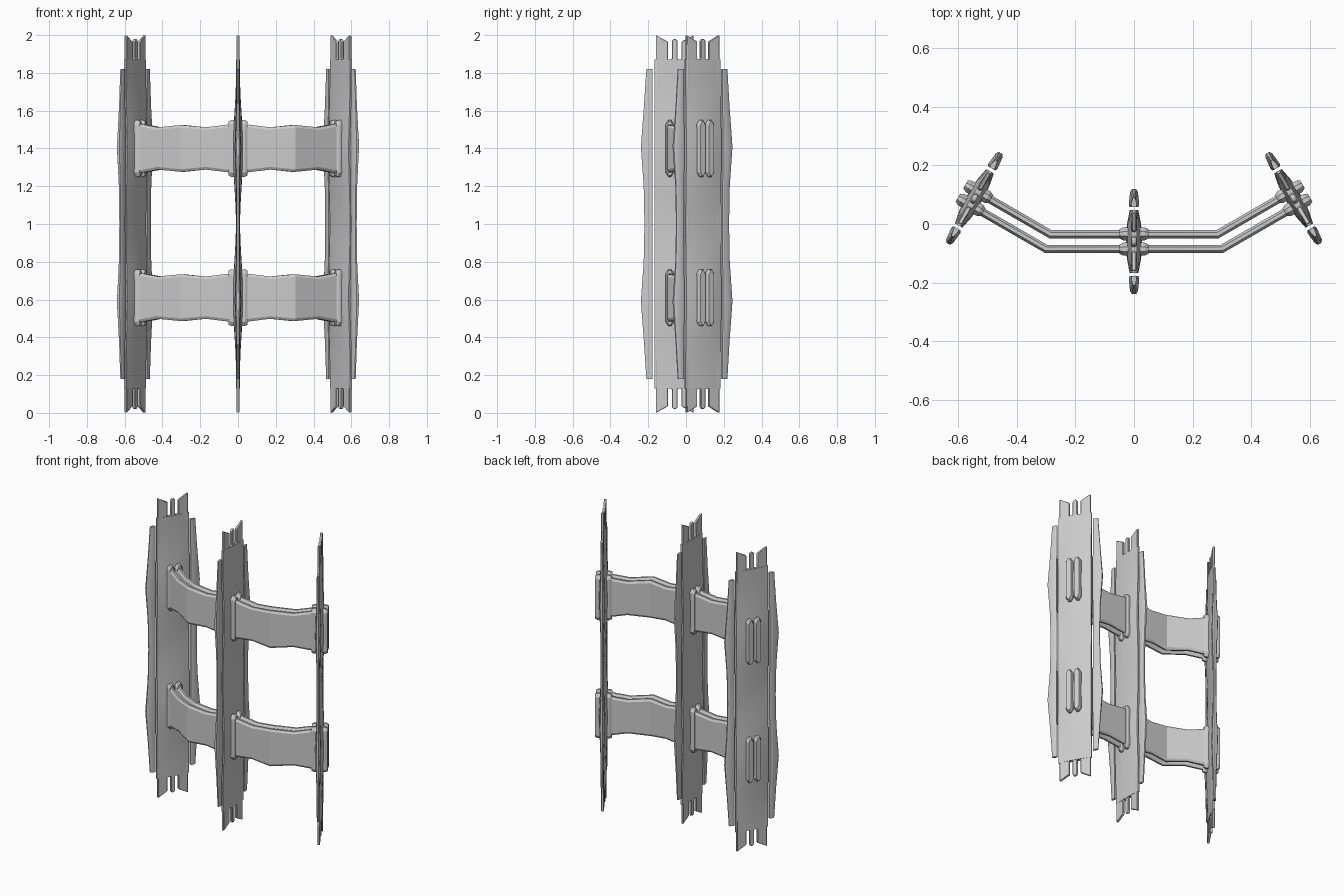
import bpy, bmesh, math
from mathutils import Vector, Matrix

cube = bpy.data.objects.get("Cube")
if cube:
    bpy.data.objects.remove(cube)

grey = bpy.data.materials.new("plain_grey")
grey.use_nodes = True
colour = (0.6, 0.6, 0.6, 1)
grey.diffuse_color = colour
grey.node_tree.nodes["Principled BSDF"].inputs["Base Color"].default_value = colour
parts = []


def finish(name, bm, matrix=Matrix()):
    bmesh.ops.recalc_face_normals(bm, faces=bm.faces)
    mesh = bpy.data.meshes.new(name)
    bm.to_mesh(mesh)
    bm.free()
    mesh.materials.append(grey)
    ob = bpy.data.objects.new(name, mesh)
    ob.matrix_world = matrix
    bpy.context.collection.objects.link(ob)
    parts.append(ob)
    return ob


def loft(name, rings, matrix=Matrix()):
    """Skin a row of matching cross-sections and cap both ends."""
    bm = bmesh.new()
    loops = [[bm.verts.new(p) for p in ring] for ring in rings]
    n = len(loops[0])
    for a, b in zip(loops, loops[1:]):
        for i in range(n):
            j = (i + 1) % n
            bm.faces.new((a[i], a[j], b[j], b[i]))
    bm.faces.new(loops[0])
    bm.faces.new(loops[-1])
    return finish(name, bm, matrix)


def four_way(points):
    """Mirror a quarter outline into a closed, ordered loop."""
    half = points + [(-a, b) for a, b in reversed(points)]
    return half + [(-a, -b) for a, b in half]


def wave(z):
    """1 at the bracket heights, 0 midway and at the ends."""
    d = min(abs(z - 0.61), abs(z - 1.39))
    return 0.5 + 0.5 * math.cos(math.pi * min(d / 0.39, 1))


def core_plate(name, matrix):
    # thin full-height plate, three prongs at each end
    quarter = [(0.1, 2.0), (0.036, 1.965), (0.036, 1.875), (0.026, 1.86),
               (0.015, 1.875), (0.015, 1.97), (0.006, 1.98)]
    top = quarter + [(-y, z) for y, z in reversed(quarter)]
    outline = top + [(-y, 2 - z) for y, z in top]
    ob = loft(name, [[(x, y, z) for y, z in outline] for x in (-0.008, 0.008)], matrix)
    bev = ob.modifiers.new("edge", "BEVEL")
    bev.width = 0.003
    bev.segments = 1


def body(name, matrix):
    # swelling shell that covers the middle of the plate
    rings = []
    for i in range(25):
        z = 0.13 + 1.74 * i / 24
        h = 0.011 + 0.016 * wave(z)
        sec = four_way([(h * 0.55, 0.107), (h * 0.9, 0.06), (h, 0.02)][::-1])
        rings.append([(x, y, z) for x, y in sec])
    loft(name, rings, matrix)


def wing(name, matrix, side):
    # narrow fin standing just clear of the body edge
    rows = [(0.18, 0.15, 0.009), (0.38, 0.163, 0.01), (0.59, 0.179, 0.018),
            (0.8, 0.164, 0.011), (1.0, 0.16, 0.01)]
    rows += [(2 - z, w, t) for z, w, t in reversed(rows[:-1])]
    rings = []
    for z, w, t in rows:
        sec = [(t * 0.8, 0.118), (t, 0.126), (t * 0.75, w - 0.01), (t * 0.4, w)]
        sec += [(-x, y) for x, y in reversed(sec)]
        rings.append([(x, side * y, z) for x, y in sec])
    loft(name, rings, matrix)


def collar(name, matrix, y0, z0):
    # pointed lozenge sleeve passing through the panel
    rings = []
    for x, s in ((-0.05, 0.7), (-0.037, 1), (0.037, 1), (0.05, 0.7)):
        w, h = 0.022 * s, 0.15 - 0.022 * (1 - s)
        sec = four_way([(w, h - 0.022), (w * 0.35, h)])
        rings.append([(x, y0 + y, z0 + z) for y, z in sec])
    loft(name, rings, matrix)


def beam(name, y0, bend, z0):
    # bent strip with a wavy upper and lower edge, mirrored to the other side
    angle = math.radians(30)
    along = Vector((math.cos(angle), math.sin(angle), 0))
    knee = Vector((bend, y0, 0))
    stations = [(Vector((0, y0, 0)), 0, 0.134), (Vector((0.04, y0, 0)), 0, 0.128),
                (Vector((0.17, y0, 0)), 0, 0.112), (knee, angle / 2, 0.124),
                (knee + along * 0.14, angle, 0.112),
                (knee + along * 0.25, angle, 0.13), (knee + along * 0.3, angle, 0.134)]
    rings = []
    for p, a, h in stations:
        side = Vector((-math.sin(a), math.cos(a), 0))
        if p is knee:
            side /= math.cos(a)
        sec = four_way([(0.014, h - 0.014), (0.006, h)])
        rings.append([p + side * s + Vector((0, 0, z0 + z)) for s, z in sec])
    ob = loft(name, rings)
    ob.modifiers.new("other_side", "MIRROR")


levels = {"lower": 0.61, "upper": 1.4}
panels = {"centre": (0, -0.06, 0), "left": (0.545, 0.0875, 30), "right": (-0.545, 0.0875, -30)}

# upright panels
for label, (x, y, turn) in panels.items():
    m = Matrix.Translation((x, y, 0)) @ Matrix.Rotation(math.radians(turn), 4, "Z")
    core_plate(label + "_panel_core", m)
    body(label + "_panel_body", m)
    for end, side in (("front", -1), ("back", 1)):
        wing(f"{label}_{end}_wing", m, side)
        for level, z in levels.items():
            collar(f"{label}_{level}_{end}_collar", m, side * 0.026, z)

# paired cross beams
for level, z in levels.items():
    beam(level + "_front_beam", -0.085, 0.3, z)
    beam(level + "_back_beam", -0.035, 0.285, z)

# smooth gentle curves, keep creases sharp
bpy.ops.object.select_all(action="DESELECT")
for ob in parts:
    ob.select_set(True)
bpy.context.view_layer.objects.active = parts[0]
bpy.ops.object.shade_smooth_by_angle(angle=math.radians(25))
